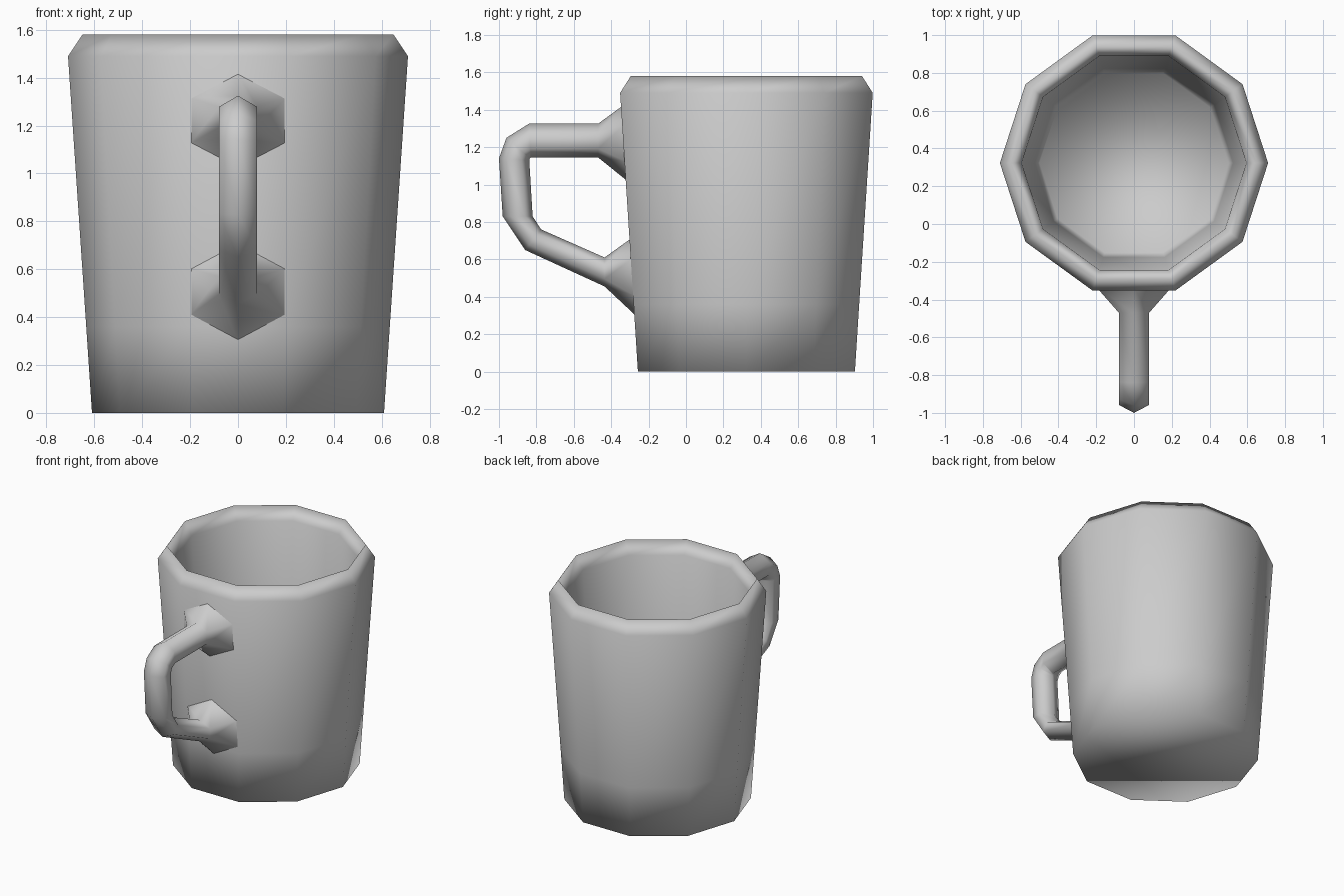
import bpy, bmesh
from math import cos, sin, pi

if "Cube" in bpy.data.objects:
    bpy.data.objects.remove(bpy.data.objects["Cube"])


def make_object(name, rings, caps=False):
    """Bridge a list of equal-length closed point rings into a smooth mesh."""
    bm = bmesh.new()
    loops = [[bm.verts.new(p) for p in ring] for ring in rings]
    n = len(loops[0])
    for a, b in zip(loops, loops[1:]):
        for i in range(n):
            j = (i + 1) % n
            bm.faces.new((a[i], a[j], b[j], b[i]))
    if caps:
        bm.faces.new(loops[0][::-1])
        bm.faces.new(loops[-1])
    bmesh.ops.recalc_face_normals(bm, faces=bm.faces)
    for f in bm.faces:
        f.smooth = True
    me = bpy.data.meshes.new(name)
    bm.to_mesh(me)
    bm.free()
    obj = bpy.data.objects.new(name, me)
    bpy.context.collection.objects.link(obj)
    return obj


# Cup: ten-sided tapered wall, bevelled rim, inner wall and floor
CENTRE_Y, SIDES = 0.323, 10
profile = [(0.61, 0), (0.634, 0.36), (0.71, 1.49), (0.65, 1.58),
           (0.595, 1.49), (0.525, 0.36), (0.50, 0.10)]
cup_rings = [[(r * cos(2 * pi * i / SIDES), CENTRE_Y + r * sin(2 * pi * i / SIDES), z)
              for i in range(SIDES)] for r, z in profile]
make_object("cup", cup_rings, caps=True)

# Handle: hexagonal tube given by outer (y, z), inner (y, z), half width
handle_path = [
    ((-0.340, 1.42), (-0.315, 1.02), 0.20),
    ((-0.47, 1.325), (-0.47, 1.145), 0.08),
    ((-0.84, 1.325), (-0.83, 1.145), 0.08),
    ((-0.96, 1.25), (-0.835, 1.14), 0.08),
    ((-1.00, 1.14), (-0.838, 1.13), 0.08),
    ((-0.98, 0.83), (-0.82, 0.83), 0.08),
    ((-0.86, 0.65), (-0.775, 0.76), 0.08),
    ((-0.435, 0.455), (-0.435, 0.61), 0.08),
    ((-0.270, 0.30), (-0.296, 0.71), 0.20),
]
# Fraction from outer to inner edge, and side, around the hexagon
hexagon = [(0, 0), (0.26, 1), (0.74, 1), (1, 0), (0.74, -1), (0.26, -1)]
handle_rings = [[(s * w, o[0] + t * (i[0] - o[0]), o[1] + t * (i[1] - o[1]))
                 for t, s in hexagon] for o, i, w in handle_path]
make_object("handle", handle_rings)
